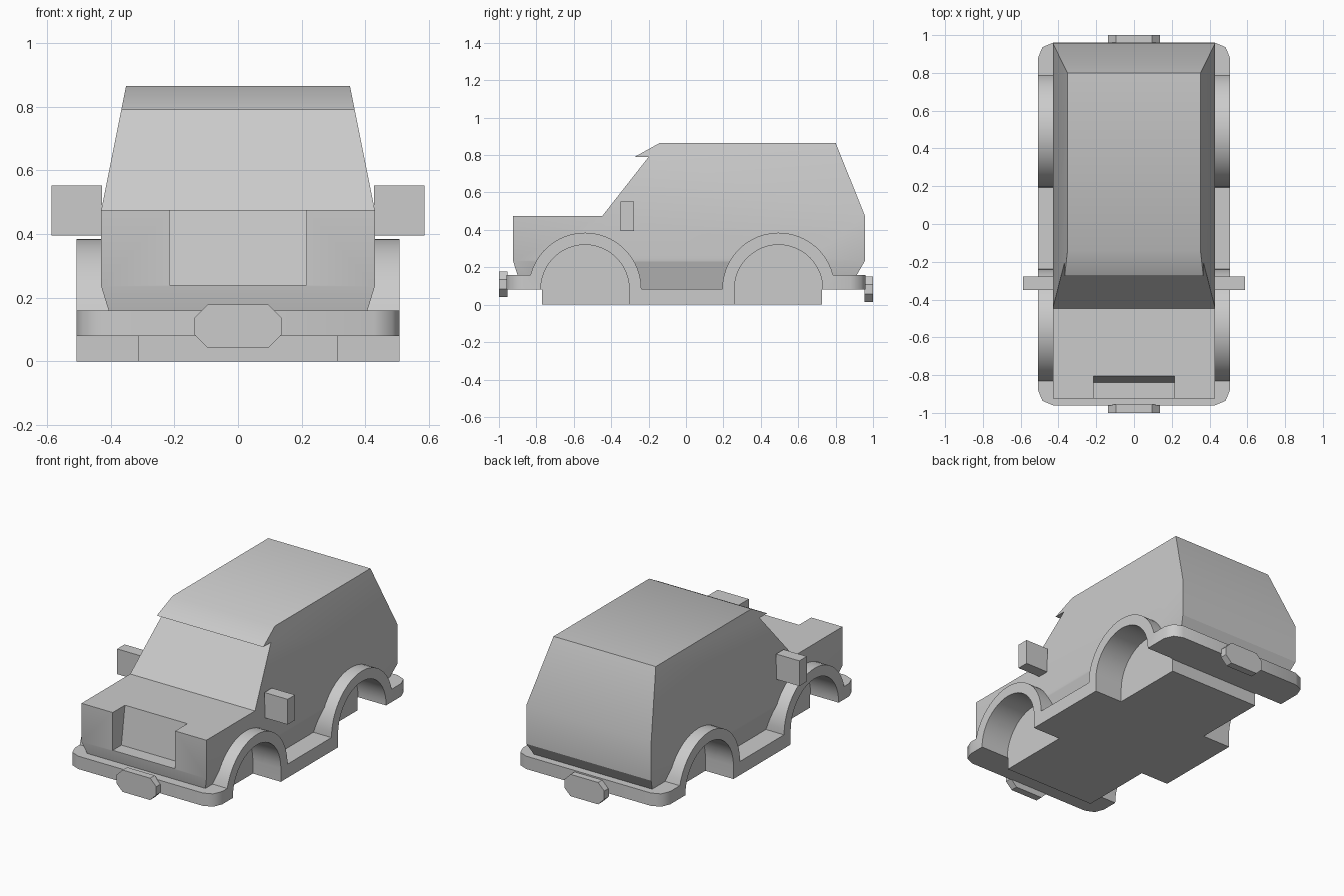
import bpy, bmesh, math

if "Cube" in bpy.data.objects:
    bpy.data.objects.remove(bpy.data.objects["Cube"])

grey = bpy.data.materials.new("plain_grey")
grey.diffuse_color = (0.6, 0.6, 0.6, 1)
grey.use_nodes = True
grey.node_tree.nodes["Principled BSDF"].inputs["Base Color"].default_value = grey.diffuse_color


def finish(obj, angle):
    """Smooth shading that keeps edges above the angle sharp."""
    obj.data.shade_smooth()
    obj.data.set_sharp_from_angle(angle=math.radians(angle))


def prism(name, polys, width, x_mid=0.0, bevel=None):
    """Side-view (y, z) polygons extruded along x; width(z) is the half width."""
    bm = bmesh.new()
    left, right = {}, {}
    for p in {q for poly in polys for q in poly}:
        w = width(p[1])
        left[p] = bm.verts.new((x_mid - w, *p))
        right[p] = bm.verts.new((x_mid + w, *p))
    edges = {}
    for poly in polys:
        bm.faces.new([left[p] for p in poly])
        bm.faces.new([right[p] for p in reversed(poly)])
        for a, b in zip(poly, poly[1:] + poly[:1]):
            edges.setdefault(frozenset((a, b)), []).append((a, b))
    for uses in edges.values():
        if len(uses) == 1:  # outline edge
            a, b = uses[0]
            bm.faces.new((left[b], left[a], right[a], right[b]))
    bmesh.ops.recalc_face_normals(bm, faces=bm.faces[:])
    if bevel:  # round the chosen edges
        offset, segments, rule = bevel
        bmesh.ops.bevel(bm, geom=[e for e in bm.edges if rule(e)], offset=offset,
                        segments=segments, profile=0.5, affect='EDGES')
    mesh = bpy.data.meshes.new(name)
    bm.to_mesh(mesh)
    bm.free()
    mesh.materials.append(grey)
    obj = bpy.data.objects.new(name, mesh)
    bpy.context.collection.objects.link(obj)
    return obj


def cut(obj, cutters):
    """Subtract the cutters and bake the result."""
    for c in cutters:
        m = obj.modifiers.new("cut", 'BOOLEAN')
        m.operation, m.solver, m.object = 'DIFFERENCE', 'EXACT', c
    bpy.context.view_layer.update()
    deps = bpy.context.evaluated_depsgraph_get()
    mesh = bpy.data.meshes.new_from_object(obj.evaluated_get(deps))
    obj.modifiers.clear()
    obj.data = mesh


def arch(yc, r, z_end0, z_end1, n=24):
    """Arc points over a wheel, front to back, ending at the given heights."""
    zc = 0.084
    a0 = math.pi - math.asin((z_end0 - zc) / r)
    a1 = math.asin((z_end1 - zc) / r)
    return [(yc + r * math.cos(a0 + (a1 - a0) * i / n),
             zc + r * math.sin(a0 + (a1 - a0) * i / n)) for i in range(n + 1)]


WHEELS = (-0.54, 0.495)
LEVELS = [(0.083, 0.383), (0.235, 0.43), (0.475, 0.43), (0.865, 0.352)]


def body_width(z):
    for (z0, w0), (z1, w1) in zip(LEVELS, LEVELS[1:]):
        if z <= z1:
            return w0 + (w1 - w0) * (z - z0) / (z1 - z0)
    return LEVELS[-1][1]


# body: lower taper, waist and cabin with roof visor
body = prism("body", [
    [(-0.877, 0.083), (0.869, 0.083), (0.957, 0.235), (-0.925, 0.235)],
    [(-0.925, 0.235), (0.957, 0.235), (0.957, 0.475), (-0.447, 0.475), (-0.925, 0.475)],
    [(-0.447, 0.475), (0.957, 0.475), (0.80, 0.865), (-0.14, 0.865),
     (-0.275, 0.79), (-0.2, 0.79)],
], body_width)

# skirt: bumpers, wheel arch flares, sills and floor in one band
skirt_line = ([(-0.96, 0.08), (-0.96, 0.16)]
              + arch(WHEELS[0], 0.301, 0.16, 0.085)
              + arch(WHEELS[1], 0.301, 0.085, 0.16)
              + [(0.96, 0.16), (0.96, 0.08), (0.726, 0.08), (0.726, 0.0),
                 (-0.771, 0.0), (-0.771, 0.08)])
skirt = prism("bumpers_and_arches", [skirt_line], lambda z: 0.508, bevel=(
    0.08, 2, lambda e: all(abs(v.co.y) > 0.95 for v in e.verts)
    and abs(e.verts[0].co.z - e.verts[1].co.z) > 0.05))

# wheel wells and grille recess
wells = []
for yc in WHEELS:
    outline = [(yc - 0.236, -0.1)] + arch(yc, 0.236, 0.084, 0.084) + [(yc + 0.236, -0.1)]
    for side in (-1, 1):
        wells.append(prism("well_cutter", [outline], lambda z: 0.2, side * 0.515))
recess = prism("grille_cutter", [[(-1.1, 0.24), (-0.84, 0.24), (-0.805, 0.475),
                                  (-0.786, 0.6), (-1.1, 0.6)]], lambda z: 0.215)
cut(body, wells + [recess])
cut(skirt, wells)
for c in wells + [recess]:
    bpy.data.objects.remove(c)
finish(body, 30)
finish(skirt, 50)

# number plates with clipped corners
for name, y0, y1, z0, z1 in (("front_plate", -1.0, -0.955, 0.042, 0.178),
                             ("rear_plate", 0.955, 1.0, 0.015, 0.151)):
    plate = prism(name, [[(y0, z0), (y1, z0), (y1, z1), (y0, z1)]], lambda z: 0.137,
                  bevel=(0.042, 1, lambda e: abs(e.verts[0].co.y - e.verts[1].co.y) > 0.01))
    finish(plate, 30)

# door mirrors
for name, side in (("mirror_left", -1), ("mirror_right", 1)):
    prism(name, [[(-0.35, 0.395), (-0.277, 0.395), (-0.277, 0.552), (-0.35, 0.552)]],
          lambda z: 0.08, side * 0.507)
